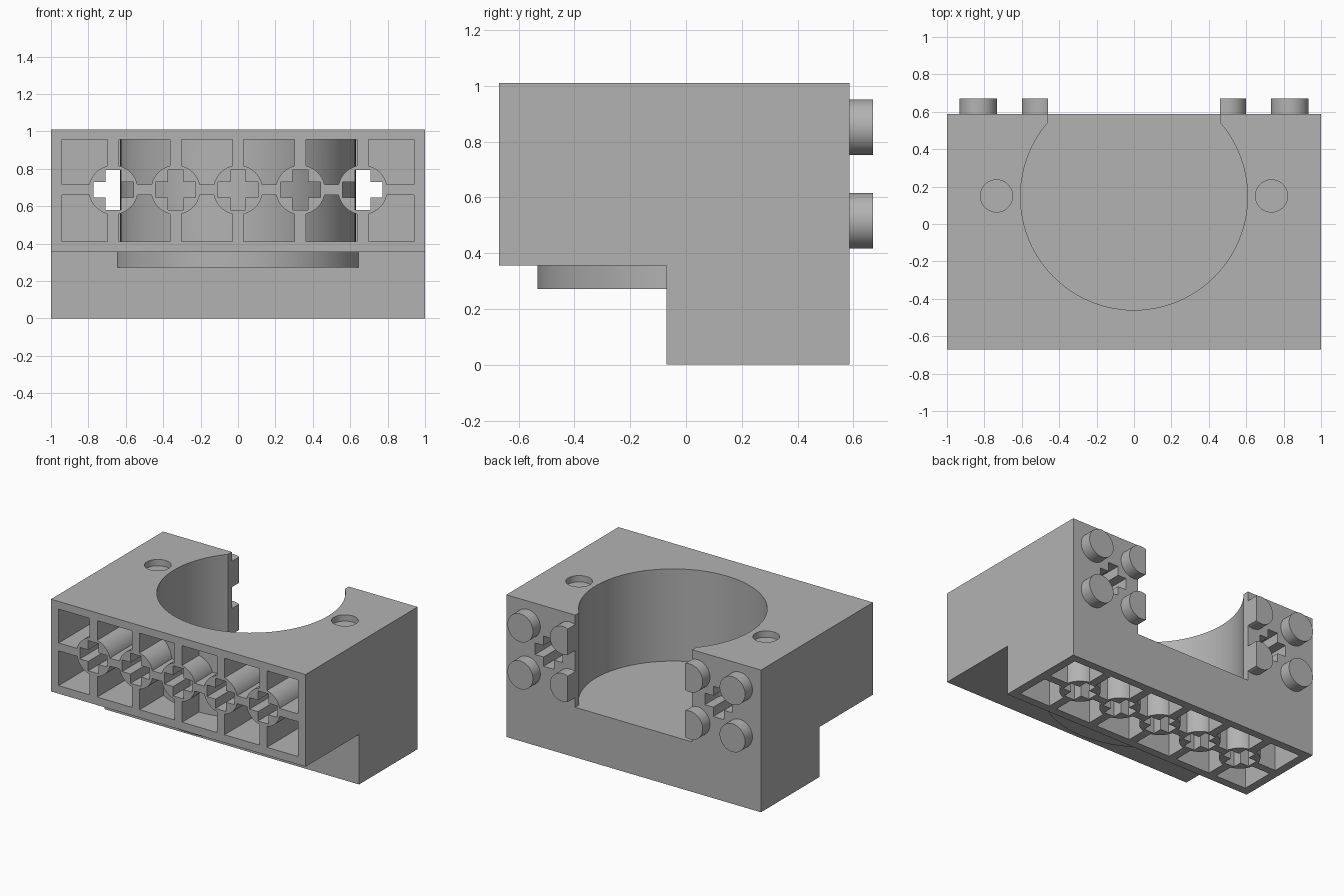
import bpy
from math import pi, radians

cube = bpy.data.objects.get("Cube")
if cube:
    bpy.data.objects.remove(cube, do_unlink=True)

grey = bpy.data.materials.new("grey plastic")
grey.use_nodes = True
grey.diffuse_color = (0.45, 0.45, 0.45, 1)
grey.node_tree.nodes["Principled BSDF"].inputs["Base Color"].default_value = (0.45, 0.45, 0.45, 1)


def box(name, x, y, z):
    """Box from (low, high) ranges."""
    bpy.ops.mesh.primitive_cube_add(size=1, location=[sum(r) / 2 for r in (x, y, z)])
    ob = bpy.context.object
    ob.name = name
    ob.scale = [r[1] - r[0] for r in (x, y, z)]
    bpy.ops.object.transform_apply(location=True, rotation=True, scale=True)
    return ob


def cylinder(name, radius, a, b, span, axis="Z", sides=48):
    """Cylinder along Z at (x, y), or along Y at (x, z)."""
    mid, depth = sum(span) / 2, span[1] - span[0]
    loc = (a, b, mid) if axis == "Z" else (a, mid, b)
    rot = (0, 0, 0) if axis == "Z" else (pi / 2, 0, 0)
    bpy.ops.mesh.primitive_cylinder_add(vertices=sides, radius=radius, depth=depth,
                                        location=loc, rotation=rot)
    ob = bpy.context.object
    ob.name = name
    bpy.ops.object.transform_apply(location=True, rotation=True, scale=True)
    return ob


def combine(target, other, operation):
    mod = target.modifiers.new("cut", "BOOLEAN")
    mod.operation, mod.object, mod.solver = operation, other, "EXACT"
    bpy.context.view_layer.objects.active = target
    bpy.ops.object.modifier_apply(modifier=mod.name)
    bpy.data.objects.remove(other, do_unlink=True)


def bar(name, x, mid, half, span, axis):
    """Bar running along Y or Z, centred on mid across the other direction."""
    cross = (mid - half, mid + half)
    return box(name, x, cross, span) if axis == "Z" else box(name, x, span, cross)


def axle_cut(target, x, mid, span, axis):
    for w, h in ((0.107, 0.041), (0.041, 0.107)):
        combine(target, bar("axle_cutter", (x - w, x + w), mid, h, span, axis), "DIFFERENCE")


def lattice(name, mid, half, span, cut_span, axis):
    """Row of five cross-bored tubes joined by ribs."""
    grid = bar(name, (-0.97, 0.97), mid, 0.028, span, axis)
    for x in tubes:
        combine(grid, bar("rib", (x - 0.03, x + 0.03), mid, half, span, axis), "UNION")
        combine(grid, cylinder("tube", 0.132, x, mid, span, axis), "UNION")
    for x in tubes:
        axle_cut(grid, x, mid, cut_span, axis)
    return grid


front, back, top = -0.67, 0.587, 1.01
step_y, step_z = -0.07, 0.355
bore_y, axle_z, under_y = 0.147, 0.687, 0.258
tubes = [i / 3 for i in range(-2, 3)]

# L-shaped body with hollow front and underside
body = box("body", (-1, 1), (front, back), (step_z, top))
combine(body, box("lower", (-1, 1), (step_y, back), (0, 0.5)), "UNION")
combine(body, box("front_pocket", (-0.94, 0.94), (-1, 0.53), (0.412, 0.955)), "DIFFERENCE")
combine(body, box("under_pocket", (-0.94, 0.94), (-0.012, 0.53), (-0.2, 0.272)), "DIFFERENCE")
for x in (tubes[0], tubes[-1]):
    axle_cut(body, x, axle_z, (0.4, 0.8), "Y")

# Tube lattices in the front and underside pockets
combine(body, lattice("front_grid", axle_z, 0.29, (front, 0.55), (-1, 0.7), "Y"), "UNION")
combine(body, lattice("under_grid", under_y, 0.29, (0, 0.3), (-0.2, 0.4), "Z"), "UNION")
for x in (tubes[0], tubes[-1]):
    axle_cut(body, x, axle_z, (0.5, 0.8), "Y")

# Shell around the bore and the wider disc below it
for radius, span in ((0.63, (0.38, 0.98)), (0.68, (0.272, 0.4))):
    shell = cylinder("bore_shell", radius, 0, bore_y, span, sides=96)
    combine(shell, box("trim", (-1, 1), (-1, 0.56), (0, 2)), "INTERSECT")
    combine(body, shell, "UNION")

# Rear studs
for x in (-5 / 6, -0.5, 0.5, 5 / 6):
    for z in (0.516, 0.851):
        combine(body, cylinder("stud", 0.1, x, z, (0.55, 0.67), "Y"), "UNION")

# Round bore, open at the back, and two shallow top holes
combine(body, cylinder("bore", 0.607, 0, bore_y, (step_z, 1.2), sides=96), "DIFFERENCE")
combine(body, box("rear_opening", (-0.46, 0.46), (0.3, 0.9), (step_z, 1.2)), "DIFFERENCE")
for x in (-0.735, 0.735):
    combine(body, cylinder("top_hole", 0.086, x, 0.15, (0.965, 1.2)), "DIFFERENCE")

body.data.materials.clear()
body.data.materials.append(grey)
for face in body.data.polygons:
    face.material_index = 0
bpy.ops.object.select_all(action="DESELECT")
body.select_set(True)
bpy.context.view_layer.objects.active = body
bpy.ops.object.shade_smooth_by_angle(angle=radians(30))
